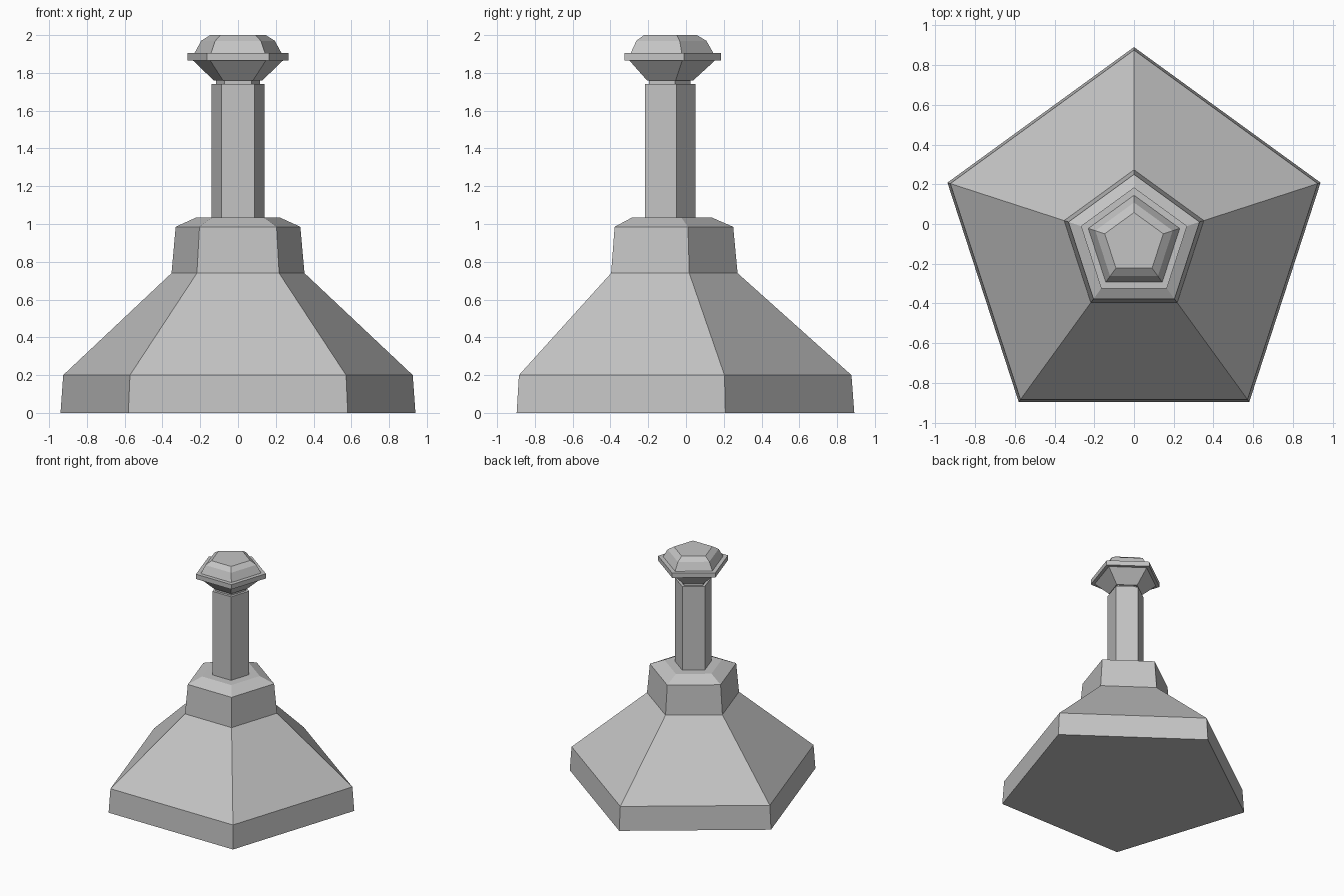
import bpy
import math

SIDES = 5
CENTRE_Y = -0.097  # the pentagon's axis, so its bounds are centred

cube = bpy.data.objects.get("Cube")
if cube:
    bpy.data.objects.remove(cube, do_unlink=True)

grey = bpy.data.materials.new("plain_grey")
grey.use_nodes = True
colour = (0.55, 0.55, 0.55, 1)
grey.diffuse_color = colour
grey.node_tree.nodes["Principled BSDF"].inputs["Base Color"].default_value = colour


def pentagon_loft(name, profile):
    """Closed, flat-shaded pentagonal solid through (radius, height) rings."""
    verts, faces = [], []
    for radius, z in profile:
        for i in range(SIDES):
            a = math.pi / 2 + math.tau * i / SIDES
            verts.append((radius * math.cos(a), CENTRE_Y + radius * math.sin(a), z))
    for r in range(len(profile) - 1):
        for i in range(SIDES):
            j = (i + 1) % SIDES
            low, high = r * SIDES, (r + 1) * SIDES
            faces.append((low + i, low + j, high + j, high + i))
    faces.append(tuple(reversed(range(SIDES))))
    faces.append(tuple(range(len(verts) - SIDES, len(verts))))
    mesh = bpy.data.meshes.new(name)
    mesh.from_pydata(verts, [], faces)
    mesh.materials.append(grey)
    obj = bpy.data.objects.new(name, mesh)
    bpy.context.collection.objects.link(obj)
    return obj


# Wide plinth, sloping skirt and chamfered shoulder
pentagon_loft("base", [(0.988, 0), (0.973, 0.2), (0.37, 0.74),
                       (0.347, 0.985), (0.232, 1.035)])

# Straight column with a recessed neck
pentagon_loft("column", [(0.147, 1.03), (0.147, 1.74)])
pentagon_loft("neck", [(0.122, 1.735), (0.122, 1.765)])

# Flared head with a projecting rim and a faceted cap
pentagon_loft("head", [(0.135, 1.76), (0.25, 1.865), (0.281, 1.865),
                       (0.281, 1.905), (0.242, 1.905), (0.205, 1.97),
                       (0.155, 2.0)])
